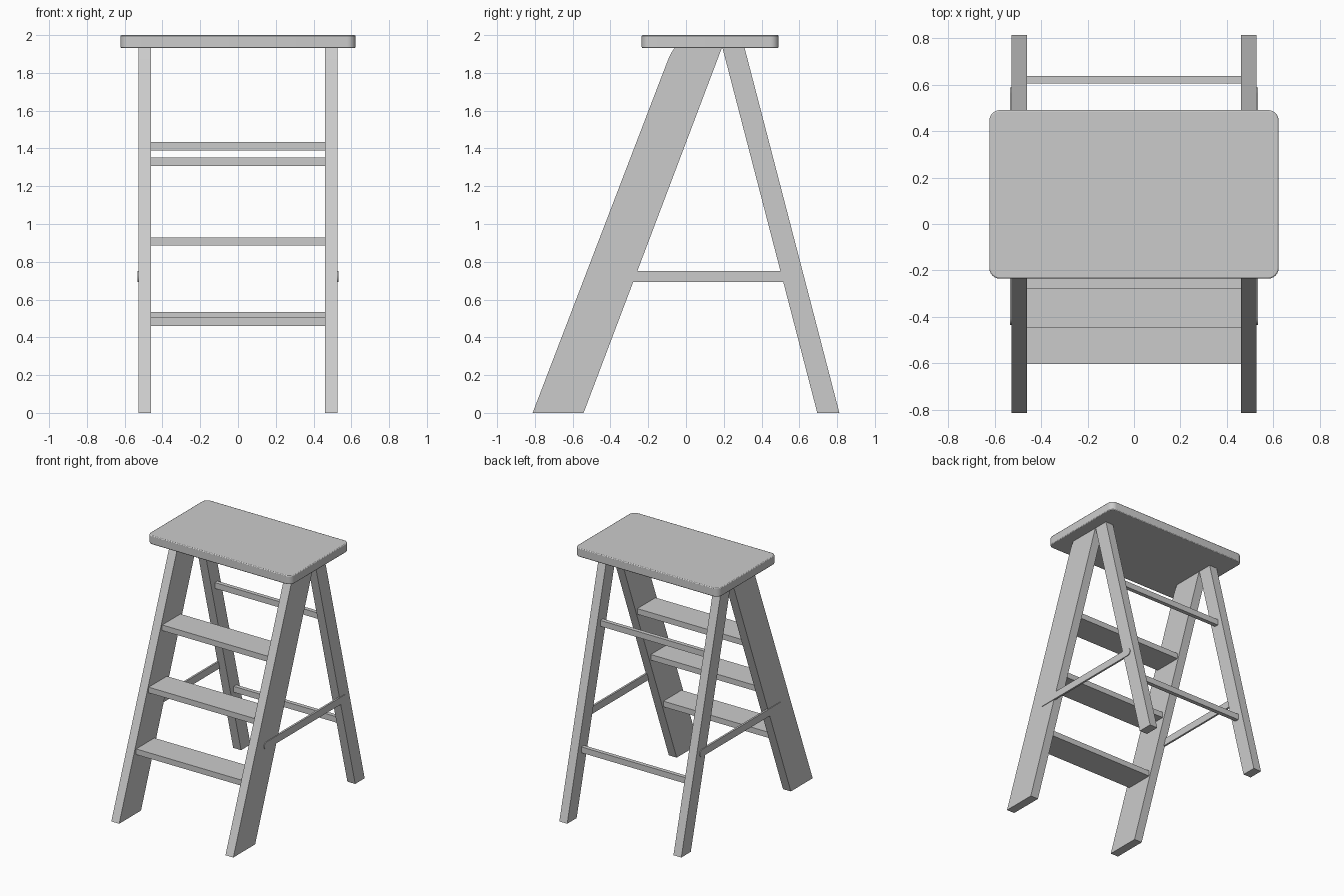
import bpy, bmesh, math

if "Cube" in bpy.data.objects:
    bpy.data.objects.remove(bpy.data.objects["Cube"])

def prism(name, pts, place, a, b):
    """Extrude a 2D outline between depths a and b."""
    bm = bmesh.new()
    lo = [bm.verts.new(place(u, v, a)) for u, v in pts]
    hi = [bm.verts.new(place(u, v, b)) for u, v in pts]
    bm.faces.new(lo[::-1])
    bm.faces.new(hi)
    n = len(pts)
    for i in range(n):
        j = (i + 1) % n
        bm.faces.new((lo[i], lo[j], hi[j], hi[i]))
    bmesh.ops.recalc_face_normals(bm, faces=bm.faces)
    me = bpy.data.meshes.new(name)
    bm.to_mesh(me)
    bm.free()
    ob = bpy.data.objects.new(name, me)
    bpy.context.collection.objects.link(ob)
    return ob

def side(u, v, d):
    return (d, u, v)

def plan(u, v, d):
    return (u, v, d)

def rounded(x0, x1, y0, y1, r, n=6):
    """Outline of a rectangle with round corners."""
    corners = [(x1 - r, y1 - r), (x0 + r, y1 - r), (x0 + r, y0 + r), (x1 - r, y0 + r)]
    pts = []
    for k, (cx, cy) in enumerate(corners):
        for i in range(n + 1):
            a = math.pi / 2 * (k + i / n)
            pts.append((cx + r * math.cos(a), cy + r * math.sin(a)))
    return pts

def smooth(ob):
    bpy.ops.object.select_all(action='DESELECT')
    ob.select_set(True)
    bpy.context.view_layer.objects.active = ob
    bpy.ops.object.shade_smooth_by_angle(angle=math.radians(30))

# Seat board with rounded corners and a softened rim
seat = prism("seat", rounded(-0.622, 0.622, -0.235, 0.49, 0.045), plan, 1.932, 2.0)
bev = seat.modifiers.new("rim", 'BEVEL')
bev.width, bev.segments, bev.limit_method = 0.006, 2, 'ANGLE'
bev.angle_limit = math.radians(50)
smooth(seat)

# Legs and side braces, left and right
front_profile = [(-0.812, 0), (-0.542, 0), (0.19, 1.933), (-0.06, 1.933),
                 (-0.078, 1.906), (-0.095, 1.87)]
rear_profile = [(0.695, 0), (0.812, 0), (0.31, 1.933), (0.193, 1.933)]
brace_profile = rounded(-0.435, 0.588, 0.694, 0.751, 0.028)
for s, tag in ((-1, "left"), (1, "right")):
    prism("front_leg_" + tag, front_profile, side, s * 0.46, s * 0.528)
    prism("rear_leg_" + tag, rear_profile, side, s * 0.46, s * 0.528)
    smooth(prism("brace_" + tag, brace_profile, side, s * 0.518, s * 0.533))

# Steps between the front legs
for i, (y, z) in enumerate(((-0.602, 0.461), (-0.447, 0.885), (-0.28, 1.308))):
    prism(f"step_{i + 1}", [(y, z), (y + 0.225, z), (y + 0.225, z + 0.044), (y, z + 0.044)],
          side, -0.465, 0.465)

# Rungs between the rear legs
for i, (y, z) in enumerate(((0.62, 0.511), (0.387, 1.412))):
    prism(f"rear_rung_{i + 1}", [(y - 0.016, z - 0.023), (y + 0.016, z - 0.023),
                                 (y + 0.016, z + 0.023), (y - 0.016, z + 0.023)],
          side, -0.465, 0.465)
